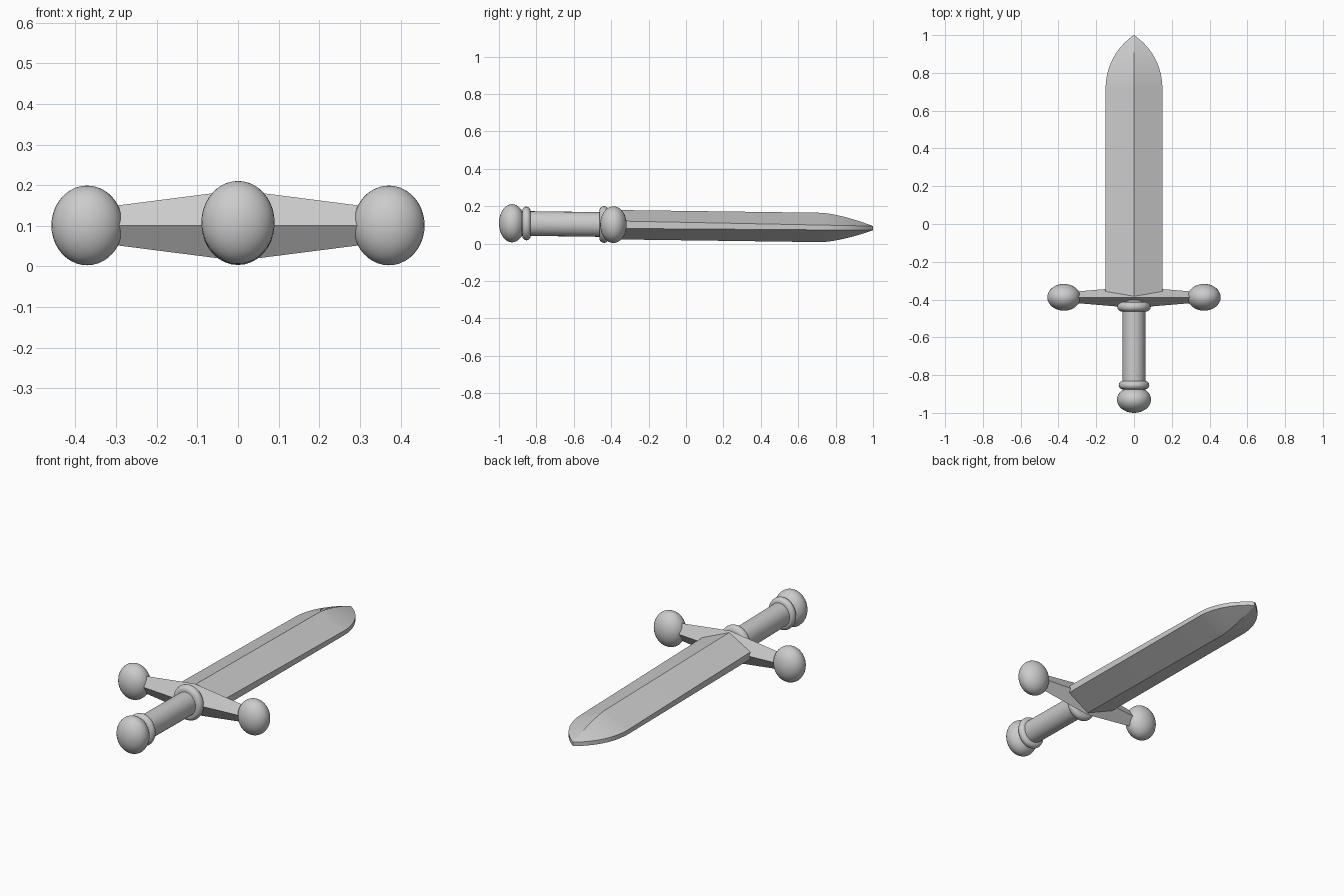
import bpy, bmesh, math
from mathutils import Vector

cube = bpy.data.objects.get("Cube")
if cube:
    bpy.data.objects.remove(cube)

steel = bpy.data.materials.new("plain grey")
steel.use_nodes = True
GREY = (0.6, 0.6, 0.6, 1)
steel.diffuse_color = GREY
steel.node_tree.nodes["Principled BSDF"].inputs["Base Color"].default_value = GREY

GUARD_Y = -0.388


def axis_z(y):
    """Height of the slightly tilted centre line."""
    return 0.101 - 0.0135 * (y - GUARD_Y)


def finish(name, bm, smooth=None):
    bmesh.ops.recalc_face_normals(bm, faces=bm.faces)
    mesh = bpy.data.meshes.new(name)
    bm.to_mesh(mesh)
    bm.free()
    mesh.materials.append(steel)
    obj = bpy.data.objects.new(name, mesh)
    bpy.context.collection.objects.link(obj)
    if smooth:
        bpy.ops.object.select_all(action="DESELECT")
        obj.select_set(True)
        bpy.context.view_layer.objects.active = obj
        bpy.ops.object.shade_smooth_by_angle(angle=math.radians(smooth))
    return obj


def loft(name, sections, smooth=None):
    """Skin a list of equal-length closed cross-sections and cap both ends."""
    bm = bmesh.new()
    rings = [[bm.verts.new(p) for p in s] for s in sections]
    n = len(rings[0])
    for a, b in zip(rings, rings[1:]):
        for i in range(n):
            j = (i + 1) % n
            bm.faces.new((a[i], a[j], b[j], b[i]))
    bm.faces.new(rings[0])
    bm.faces.new(rings[-1])
    bmesh.ops.remove_doubles(bm, verts=bm.verts, dist=1e-5)
    return finish(name, bm, smooth)


def ball(name, x, y, radii):
    bm = bmesh.new()
    bmesh.ops.create_uvsphere(bm, u_segments=32, v_segments=20, radius=1)
    for v in bm.verts:
        v.co = Vector((x, y, axis_z(y))) + v.co * Vector(radii)
    finish(name, bm, 60)


def oval(y, rx, rz, sides=32):
    return [(rx * math.cos(t), y, axis_z(y) + rz * math.sin(t))
            for t in (math.tau * i / sides for i in range(sides))]


def collar(name, y, rx, rz, half):
    """Rounded ring around the grip."""
    steps = [math.pi * i / 10 for i in range(11)]
    loft(name, [oval(y - half * math.cos(t), rx - half * (1 - math.sin(t)),
                     rz - half * (1 - math.sin(t))) for t in steps], 50)


# Blade: flattened diamond with blunt edges, running into an arched point
SHOULDER, TIP, WIDTH = 0.72, 1.0, 0.15
ARC = 0.336


def blade_section(y):
    s = max(0, (y - SHOULDER) / (TIP - SHOULDER))
    w = max(0.0005, math.sqrt(ARC ** 2 - max(0, y - SHOULDER) ** 2) - (ARC - WIDTH))
    edge = 0.020 - 0.009 * (y - GUARD_Y) / (TIP - GUARD_Y)
    ridge = edge + (0.0785 - edge) * (1 - s ** 1.5)
    z = axis_z(y)
    return [(w, y, z - edge), (w, y, z + edge), (0, y, z + ridge),
            (-w, y, z + edge), (-w, y, z - edge), (0, y, z - ridge)]


stations = [GUARD_Y] + [SHOULDER + (TIP - SHOULDER) * i / 14 for i in range(15)]
loft("blade", [blade_section(y) for y in stations], 20)

# Crossguard: diamond section, thickest in the middle
guard = []
for x, ry, rz in ((-0.36, 0.026, 0.041), (0, 0.056, 0.087), (0.36, 0.026, 0.041)):
    z = axis_z(GUARD_Y)
    guard.append([(x, GUARD_Y - ry, z), (x, GUARD_Y, z + rz),
                  (x, GUARD_Y + ry, z), (x, GUARD_Y, z - rz)])
loft("crossguard", guard)
for side, x in (("left", 0.371), ("right", -0.371)):
    ball(side + "_guard_ball", x, GUARD_Y, (0.088, 0.071, 0.098))

# Handle
loft("grip", [oval(y, 0.061, 0.066, 24) for y in (-0.92, -0.40)], 40)
collar("guard_collar", -0.438, 0.089, 0.098, 0.025)
collar("pommel_collar", -0.853, 0.081, 0.090, 0.022)
ball("pommel", 0, -0.93, (0.090, 0.070, 0.102))
